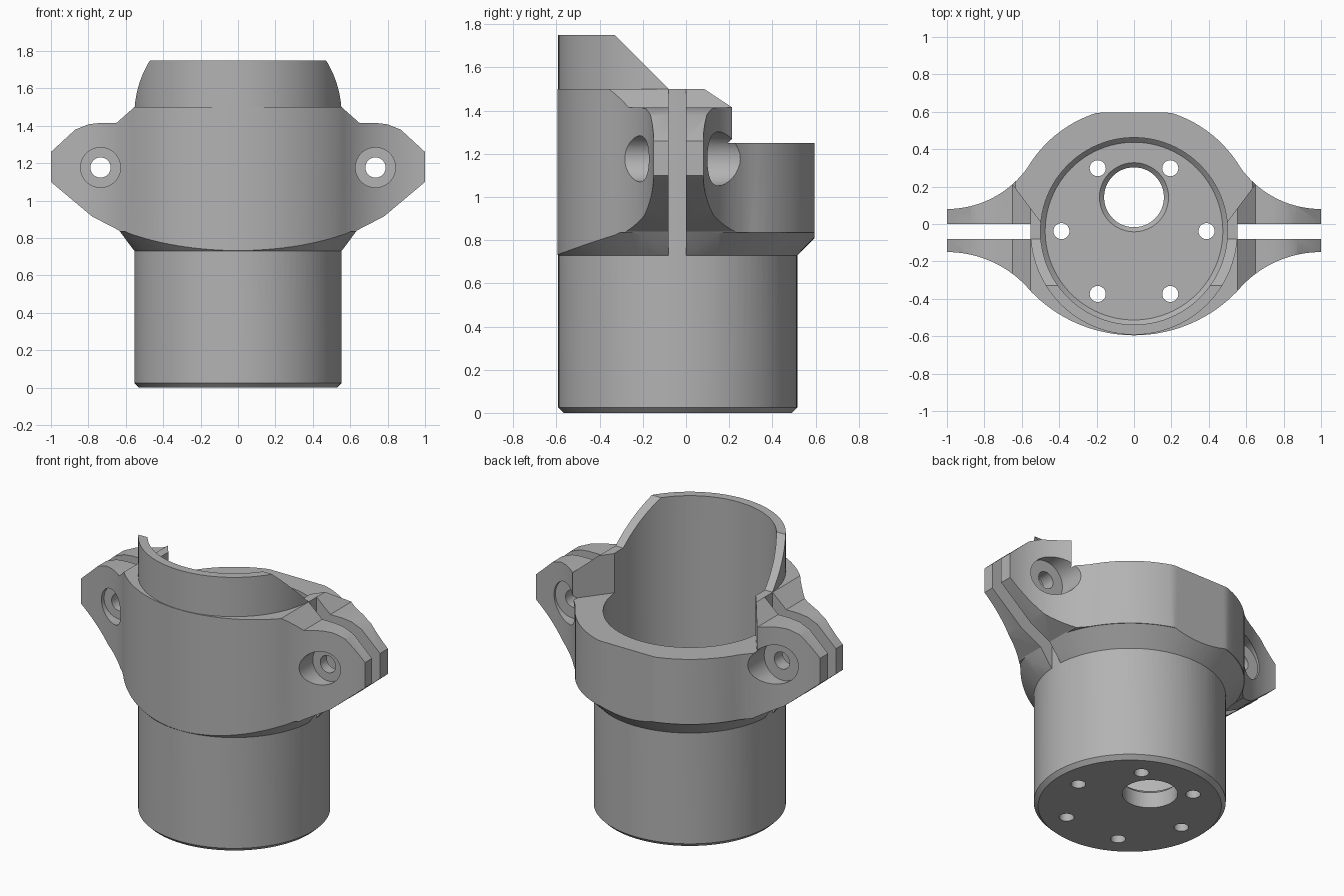
import bpy, bmesh, math
from mathutils import Vector

old = bpy.data.objects.get("Cube")
if old:
    bpy.data.objects.remove(old, do_unlink=True)

AXIS_Y = -0.038   # centre line of the tube

grey = bpy.data.materials.new("plain_grey")
grey.use_nodes = True
grey.diffuse_color = (0.45, 0.45, 0.45, 1)
grey.node_tree.nodes["Principled BSDF"].inputs["Base Color"].default_value = (0.45, 0.45, 0.45, 1)


def finish(name, bm):
    bmesh.ops.recalc_face_normals(bm, faces=bm.faces[:])
    mesh = bpy.data.meshes.new(name)
    bm.to_mesh(mesh)
    bm.free()
    mesh.materials.append(grey)
    obj = bpy.data.objects.new(name, mesh)
    bpy.context.scene.collection.objects.link(obj)
    return obj


def prism(name, outline, axis, low, high):
    """Extrude a 2D outline along the named axis."""
    place = {"x": lambda a, b, c: (c, a, b),
             "y": lambda a, b, c: (a, c, b),
             "z": lambda a, b, c: (a, b, c)}[axis]
    bm = bmesh.new()
    face = bm.faces.new([bm.verts.new(place(a, b, low)) for a, b in outline])
    side = bmesh.ops.extrude_face_region(bm, geom=[face])
    verts = [g for g in side["geom"] if isinstance(g, bmesh.types.BMVert)]
    bmesh.ops.translate(bm, verts=verts, vec=Vector(place(0, 0, high - low)))
    return finish(name, bm)


def lathe(name, profile, x=0.0, y=AXIS_Y, steps=96):
    """Turn a radius/height profile around a vertical line."""
    bm = bmesh.new()
    verts = [bm.verts.new((x + r, y, z)) for r, z in profile]
    edges = [bm.edges.new(pair) for pair in zip(verts, verts[1:])]
    bmesh.ops.spin(bm, geom=verts + edges, cent=(x, y, 0), axis=(0, 0, 1),
                   angle=math.tau, steps=steps)
    bmesh.ops.remove_doubles(bm, verts=bm.verts[:], dist=0.0001)
    return finish(name, bm)


def circle(x, y, r, n=32):
    return [(x + r * math.cos(math.tau * i / n), y + r * math.sin(math.tau * i / n))
            for i in range(n)]


def combine(target, tool, operation):
    mod = target.modifiers.new(operation, "BOOLEAN")
    mod.operation = operation
    mod.solver = "EXACT"
    mod.object = tool
    bpy.context.view_layer.objects.active = target
    bpy.ops.object.modifier_apply(modifier=mod.name)
    bpy.data.objects.remove(tool, do_unlink=True)


def mirrored(half):
    return half + [(-a, b) for a, b in reversed(half)]


# Plan of the clamp collar: round body flowing into thin ears
def back_edge(x):
    if x > 0.552:
        return 0.61 - math.sqrt(0.53 ** 2 - (1 - x) ** 2)
    return min(0.595, AXIS_Y + math.sqrt(0.663 ** 2 - x * x))


def front_edge(x):
    if x > 0.567:
        return -0.735 + math.sqrt(0.585 ** 2 - (1 - x) ** 2)
    return 0.17 - math.sqrt(0.765 ** 2 - x * x)


N = 40
xs = [i / N for i in range(-N, N + 1)]
plan = [(x, front_edge(abs(x))) for x in xs] + [(x, back_edge(abs(x))) for x in reversed(xs)]
housing = prism("clamp_housing", plan, "z", 0.6, 1.7)

# Ear silhouette, conical underside, and the slit between the clamp halves
ear = mirrored([(0.5, 0.665), (0.554, 0.73), (0.635, 0.84), (0.78, 0.915), (1.01, 1.108),
                (1.01, 1.251), (0.87, 1.38), (0.80, 1.408), (0.74, 1.415), (0.65, 1.415),
                (0.554, 1.5)])
combine(housing, prism("ear_shape", ear, "y", -1, 1), "INTERSECT")
under = [(0, 0.5), (0.324, 0.5), (0.66, 0.836), (1.3, 0.836), (1.3, 1.8), (0, 1.8)]
combine(housing, lathe("underside_shape", under), "INTERSECT")
slit = [(-1.2, -0.08), (1.2, -0.08), (1.2, 0), (-1.2, 0)]
combine(housing, prism("slit", slit, "z", 0.4, 2), "DIFFERENCE")

# Tube
tube = [(0, 0), (0.529, 0), (0.554, 0.025), (0.554, 1.75), (0, 1.75)]
combine(housing, lathe("tube", tube), "UNION")

# Slanted top cut and the lowered back
slant = [(-0.08, 1.5), (1, 1.5), (1, 1.9), (-0.48, 1.9)]
combine(housing, prism("slant_cut", slant, "x", -1.2, 1.2), "DIFFERENCE")
lowered = mirrored([(0.49, 0), (0.655, 0.22), (0.655, 1)])
combine(housing, prism("back_cut", lowered, "z", 1.25, 2), "DIFFERENCE")

# Main bore with a bevelled floor, and the holes through the floor
bore = [(0, 0.125), (0.475, 0.125), (0.5, 0.15), (0.5, 2), (0, 2)]
combine(housing, lathe("bore", bore), "DIFFERENCE")
port = [(0, -0.1), (0.16, -0.1), (0.16, 0.1), (0.185, 0.125), (0.185, 0.2), (0, 0.2)]
combine(housing, lathe("port", port, y=0.143, steps=48), "DIFFERENCE")
for px, py in circle(0, AXIS_Y, 0.388, 6):
    combine(housing, prism("floor_hole", circle(px, py, 0.043, 24), "z", -0.1, 0.3), "DIFFERENCE")

# Bolt holes with counterbores on both faces of each ear
for s in (-1, 1):
    for radius, low, high in ((0.054, -0.5, 0.5), (0.107, -0.8, -0.145), (0.125, 0.085, 0.8)):
        hole = prism("bolt_hole", circle(s * 0.735, 1.177, radius), "y", low, high)
        combine(housing, hole, "DIFFERENCE")

# Smooth the curved walls and keep the edges crisp
bpy.ops.object.select_all(action="DESELECT")
housing.select_set(True)
bpy.context.view_layer.objects.active = housing
bpy.ops.object.shade_smooth_by_angle(angle=math.radians(25))
